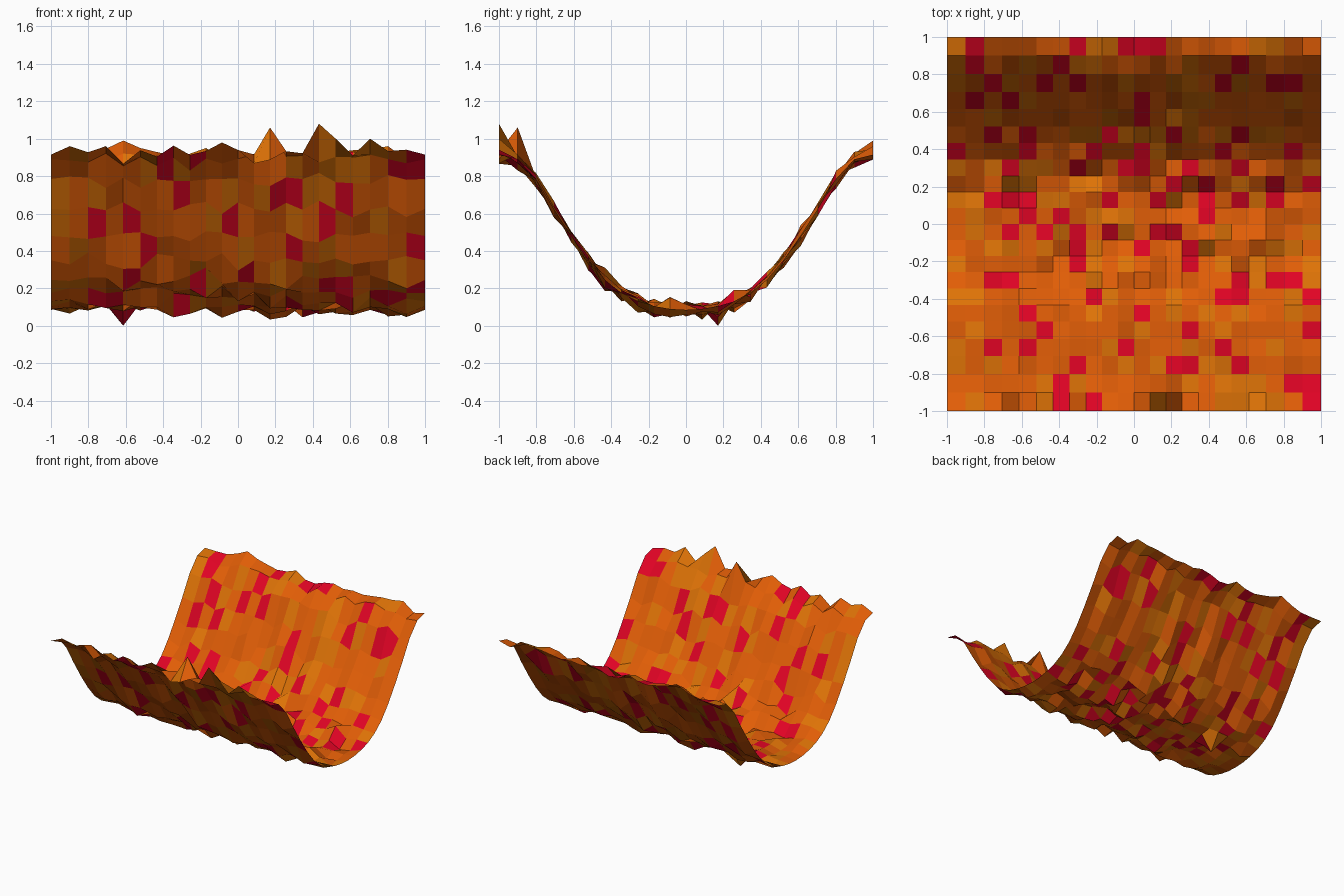
import bpy, bmesh, random

if "Cube" in bpy.data.objects:
    bpy.data.objects.remove(bpy.data.objects["Cube"])

random.seed(7)
HALF = 11  # grid cells on each side of the centre line

# Valley height from the floor line out to either rim
PROFILE = [0.085, 0.09, 0.105, 0.13, 0.175, 0.245,
           0.35, 0.48, 0.625, 0.785, 0.89, 0.915]

# Notable peaks and dips: (column, row) -> height
PEAKS = {(5, -11): 1.08, (6, -11): 1.0, (8, -11): 1.0, (2, -10): 1.06,
         (-7, 11): 0.99, (-10, -11): 0.96, (-8, -11): 0.96, (-1, -11): 0.98,
         (9, 11): 0.96, (-7, 2): 0.0}


def spread(i):
    """Grid line position: cells get slightly wider toward the edges."""
    u = i / HALF
    return 0.94 * u + 0.06 * u ** 3


def height(i, j):
    base = PROFILE[abs(j)]
    if abs(i) == HALF:          # the side edges stay smooth
        return base
    if (i, j) in PEAKS:
        return PEAKS[(i, j)]
    bump = max(-0.06, min(0.08, random.gauss(0, 0.024)))
    return max(0.03, base + bump)


def material(name, rgb):
    m = bpy.data.materials.new(name)
    m.diffuse_color = (*rgb, 1)
    m.use_nodes = True
    m.node_tree.nodes["Principled BSDF"].inputs["Base Color"].default_value = m.diffuse_color
    return m


# Folded, crumpled sheet
bm = bmesh.new()
span = range(-HALF, HALF + 1)
grid = {(i, j): bm.verts.new((spread(i), spread(j), height(i, j)))
        for i in span for j in span}
for i in range(-HALF, HALF):
    for j in range(-HALF, HALF):
        f = bm.faces.new([grid[i, j], grid[i + 1, j],
                          grid[i + 1, j + 1], grid[i, j + 1]])
        # Patchwork of orange, amber and crimson
        f.material_index = random.choices([0, 1, 2], [55, 28, 17])[0]

mesh = bpy.data.meshes.new("valley_sheet")
bm.to_mesh(mesh)
bm.free()
for mat in (material("orange", (0.75, 0.11, 0.002)),
            material("amber", (0.73, 0.17, 0.002)),
            material("crimson", (0.75, 0.001, 0.018))):
    mesh.materials.append(mat)
sheet = bpy.data.objects.new("valley_sheet", mesh)
bpy.context.collection.objects.link(sheet)
